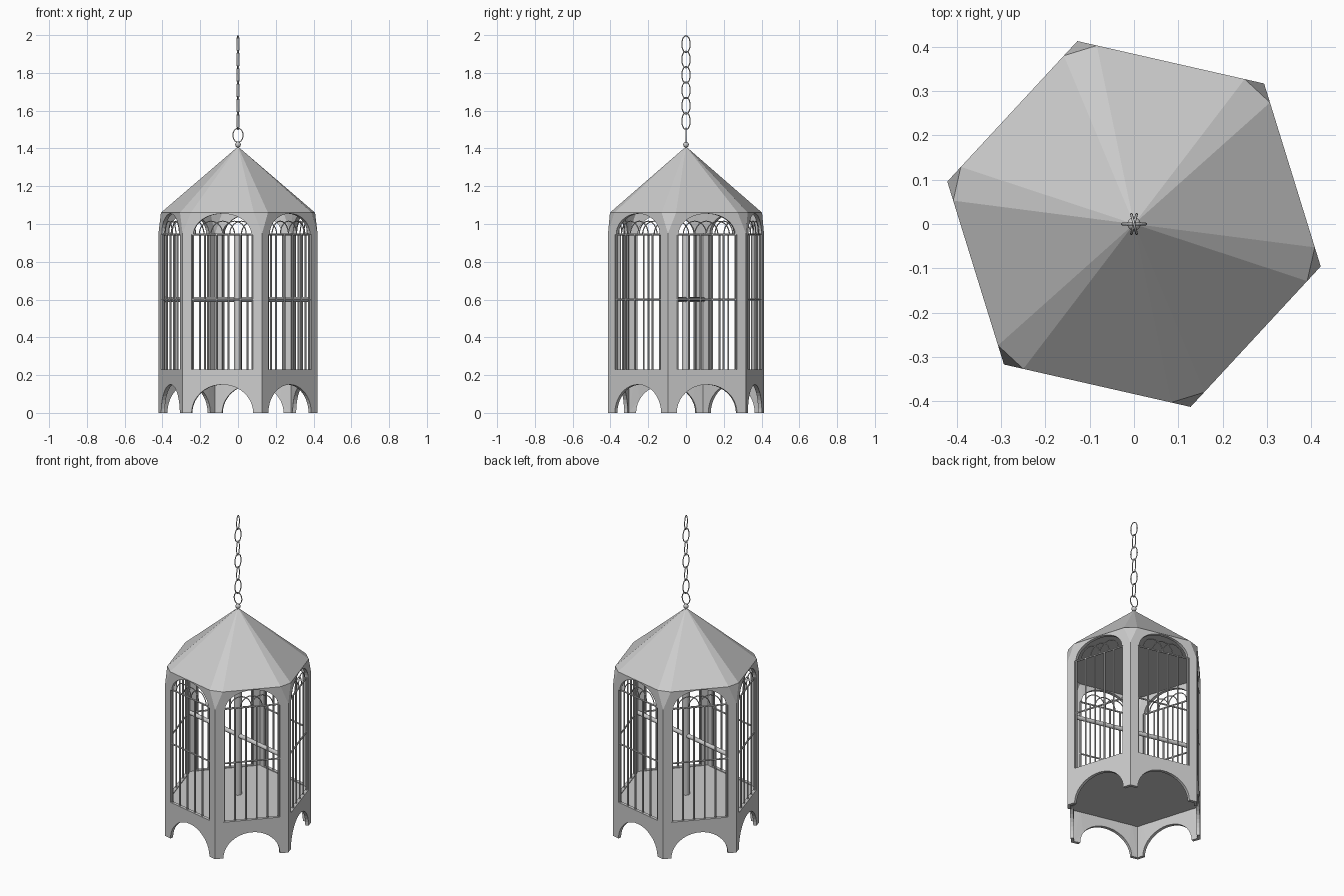
import bpy, bmesh
from math import sin, cos, pi, radians
from mathutils import Vector, Matrix

if "Cube" in bpy.data.objects:
    bpy.data.objects.remove(bpy.data.objects["Cube"])

R = 0.432                    # hexagon corner radius
AP = R * cos(pi / 6)         # centre to wall
HALF = R / 2                 # half wall width
TURN = radians(-12.8)        # rotation of the hexagon
CUT = 0.045                  # corner cut under the eaves
EAVE, NOTCH, SILL, SPRING = 1.06, 0.95, 0.23, 0.945
OPEN = 0.167                 # half width of the openings
BAR = 0.005


def material(name, c):
    m = bpy.data.materials.new(name)
    m.use_nodes = True
    m.diffuse_color = (*c, 1)
    m.node_tree.nodes["Principled BSDF"].inputs["Base Color"].default_value = (*c, 1)
    return m


GREY = material("light grey metal", (0.6, 0.6, 0.6))


def finish(name, bm, smooth=False):
    me = bpy.data.meshes.new(name)
    bm.to_mesh(me)
    bm.free()
    me.materials.append(GREY)
    if smooth:
        me.shade_smooth()
    ob = bpy.data.objects.new(name, me)
    bpy.context.collection.objects.link(ob)
    return ob


def frame(i):
    """Matrix taking wall coordinates (across, out, up) to the i-th wall."""
    a = TURN + radians(30 + 60 * i)
    return Matrix.Rotation(a + pi / 2, 4, 'Z') @ Matrix.Translation((0, -AP, 0))


def arc(cx, cz, rx, rz, n):
    return [(cx - rx * cos(pi * k / n), cz + rz * sin(pi * k / n)) for k in range(n + 1)]


def rod(bm, a, b, r, sides=8):
    a, b = Vector(a), Vector(b)
    d = b - a
    mat = Matrix.Translation((a + b) / 2) @ d.to_track_quat('Z', 'Y').to_matrix().to_4x4()
    bmesh.ops.create_cone(bm, cap_ends=True, segments=sides, radius1=r, radius2=r,
                          depth=d.length, matrix=mat)


def wire(name, paths, r, cyclic):
    """Round wires following lists of points."""
    cu = bpy.data.curves.new(name, 'CURVE')
    cu.dimensions = '3D'
    cu.bevel_depth = r
    cu.bevel_resolution = 1
    for pts in paths:
        s = cu.splines.new('POLY')
        s.points.add(len(pts) - 1)
        for p, co in zip(s.points, pts):
            p.co = (*co, 1)
        s.use_cyclic_u = cyclic
    cu.materials.append(GREY)
    ob = bpy.data.objects.new(name, cu)
    bpy.context.collection.objects.link(ob)
    return ob


# Walls: six panels with a foot arch and an arched window, corners cut at the eaves
bm = bmesh.new()
outer = ([(-HALF, 0)] + arc(0, 0, OPEN, 0.15, 20) +
         [(HALF, 0), (HALF, NOTCH), (HALF - CUT, EAVE), (CUT - HALF, EAVE), (-HALF, NOTCH)])
window = [(OPEN, SPRING), (OPEN, SILL), (-OPEN, SILL), (-OPEN, SPRING)] + arc(0, SPRING, 0.157, 0.11, 20)
for i in range(6):
    m = frame(i)
    edges = []
    for loop in (outer, window):
        vs = [bm.verts.new(m @ Vector((x, 0, z))) for x, z in loop]
        edges += [bm.edges.new((vs[k - 1], vs[k])) for k in range(len(vs))]
    bmesh.ops.triangle_fill(bm, use_beauty=True, use_dissolve=False, edges=edges)
    n = frame(i + 1)
    bm.faces.new([bm.verts.new(p) for p in (
        m @ Vector((HALF, 0, NOTCH)), n @ Vector((CUT - HALF, 0, EAVE)),
        m @ Vector((HALF - CUT, 0, EAVE)))])
bmesh.ops.remove_doubles(bm, verts=bm.verts, dist=0.0005)
bm.normal_update()
for f in bm.faces:
    c = f.calc_center_median()
    if f.normal.x * c.x + f.normal.y * c.y < 0:
        f.normal_flip()
walls = finish("walls", bm)
sol = walls.modifiers.new("thickness", 'SOLIDIFY')
sol.thickness = 0.02
sol.offset = -1

# Roof: pyramid over the cut-corner hexagon, closed below
bm = bmesh.new()
rim = [bm.verts.new(frame(i) @ Vector((s * (HALF - CUT), 0, EAVE)))
       for i in range(6) for s in (-1, 1)]
apex = bm.verts.new((0, 0, 1.41))
for k in range(12):
    bm.faces.new((rim[k - 1], rim[k], apex))
bm.faces.new(rim[::-1])
bmesh.ops.recalc_face_normals(bm, faces=bm.faces)
finish("roof", bm)

# Floor plate
bm = bmesh.new()
bmesh.ops.create_cone(bm, cap_ends=True, segments=6, radius1=R - 0.012, radius2=R - 0.012, depth=0.02,
                      matrix=Matrix.Translation((0, 0, 0.215)))
a0 = min((v.co.to_2d().angle_signed(Vector((1, 0))) % (pi / 3)) for v in bm.verts)
bmesh.ops.rotate(bm, verts=bm.verts, matrix=Matrix.Rotation(TURN - a0, 3, 'Z'))
finish("floor", bm)

# Window bars with two cross rails per wall
bm = bmesh.new()
loops = []
for i in range(6):
    m = frame(i) @ Matrix.Translation((0, 0.01, 0))
    for k in range(6):
        x = (k - 2.5) * 0.064
        rod(bm, m @ Vector((x, 0, SILL - 0.01)), m @ Vector((x, 0, SPRING)), BAR)
    for z in (0.6, SPRING):
        rod(bm, m @ Vector((-OPEN - 0.01, 0, z)), m @ Vector((OPEN + 0.01, 0, z)), BAR)
    for c in (-1, 0, 1):
        loops.append([m @ Vector((x, 0, z)) for x, z in arc(c * 0.064, SPRING, 0.064, 0.07, 14)])
finish("window_bars", bm)
wire("window_scrolls", loops, 0.003, False)

# Perch running corner to corner, and the centre post
bm = bmesh.new()
tip = Vector((cos(TURN), sin(TURN), 0)) * (R - 0.02)
up = Vector((0, 0, 0.6))
rod(bm, up - tip, up + tip, 0.013, 12)
finish("perch", bm)
bm = bmesh.new()
rod(bm, (0, 0, 0.22), (0, 0, 0.94), 0.022, 12)
finish("centre_post", bm)

# Finial ball
bm = bmesh.new()
bmesh.ops.create_uvsphere(bm, u_segments=16, v_segments=10, radius=0.015,
                          matrix=Matrix.Translation((0, 0, 1.42)))
finish("finial", bm, True)

# Chain: a ring on the finial, then links with alternating twist
def link(z, w, h, ang):
    return [(w * cos(t) * cos(ang), w * cos(t) * sin(ang), z + h * sin(t))
            for t in (2 * pi * k / 20 for k in range(20))]


links = [link(1.47, 0.027, 0.037, 0)]
for k in range(6):
    links.append(link(1.545 + 0.0815 * k, 0.023, 0.0445, pi / 2 + radians(15 if k % 2 else -15)))
wire("chain", links, 0.003, True)
